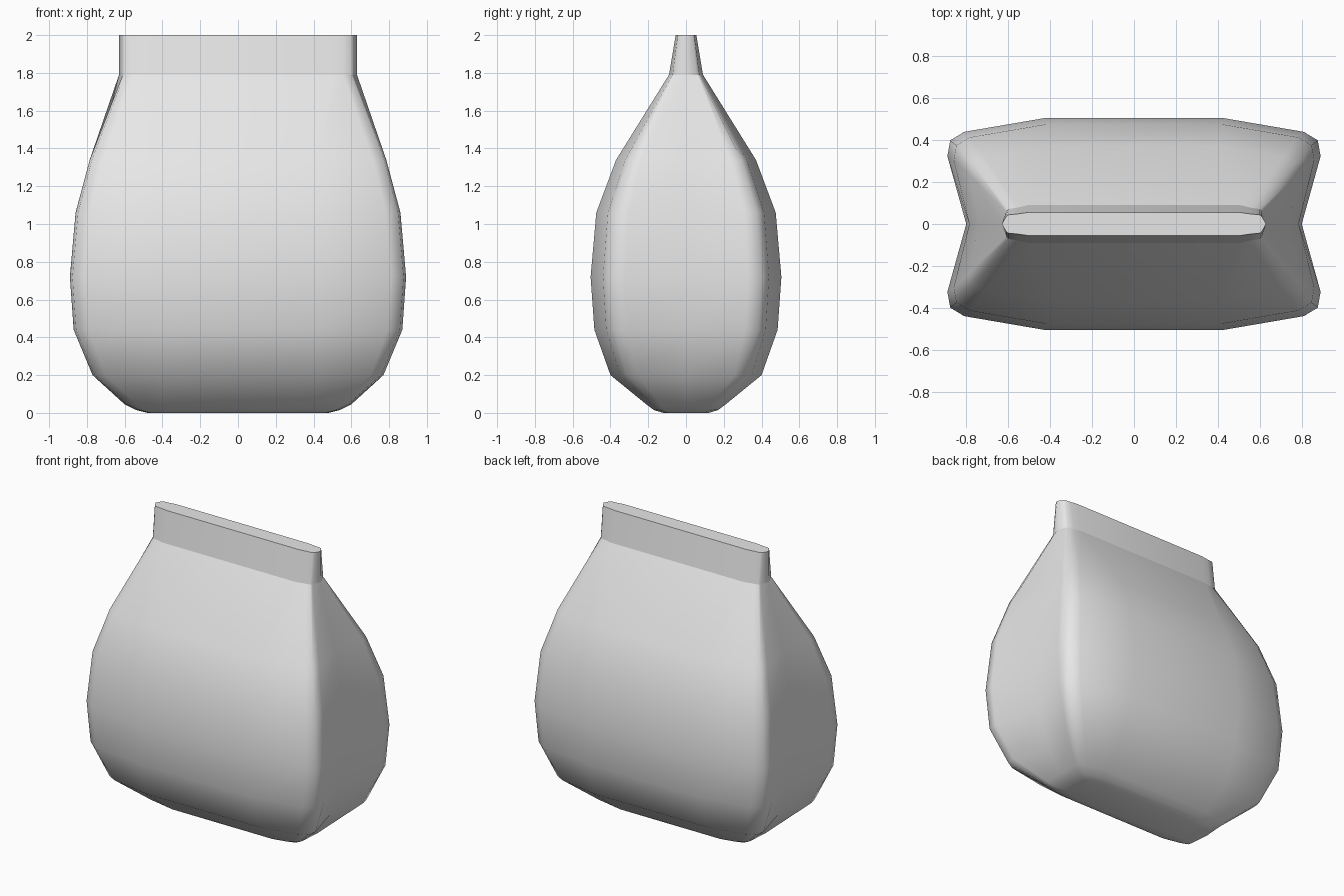
import bpy, bmesh, math

cube = bpy.data.objects.get("Cube")
if cube:
    bpy.data.objects.remove(cube, do_unlink=True)

grey = bpy.data.materials.new("plain_grey")
grey.use_nodes = True
grey.diffuse_color = (0.8, 0.8, 0.8, 1)
grey.node_tree.nodes["Principled BSDF"].inputs["Base Color"].default_value = (0.8, 0.8, 0.8, 1)

# Each level: height, half width, half depth, gusset fold x, flat share of the front panel
LEVELS = [
    (0.0, 0.47, 0.12, 0.48, 0.75),
    (0.015, 0.53, 0.17, 0.54, 0.72),
    (0.045, 0.59, 0.21, 0.60, 0.68),
    (0.2, 0.77, 0.40, 0.70, 0.55),
    (0.44, 0.87, 0.485, 0.78, 0.49),
    (0.72, 0.89, 0.505, 0.80, 0.48),
    (1.06, 0.86, 0.475, 0.785, 0.49),
    (1.34, 0.785, 0.37, 0.74, 0.52),
    (1.79, 0.61, 0.09, 0.63, 0.83),
    (2.0, 0.61, 0.055, 0.63, 0.83),
]


def section(z, w, d, fold, flat):
    """Closed outline: panels, rounded corners and folded sides."""
    quarter = [(w, 0.64 * d), (0.985 * w, 0.79 * d), (0.91 * w, 0.87 * d), (flat * w, d)]
    back = quarter + [(-x, y) for x, y in reversed(quarter)]
    front = [(-x, -y) for x, y in back]
    return [(x, y, z) for x, y in [(fold, 0)] + back + [(-fold, 0)] + front]


# Pouch body and sealed top band as one loft
bm = bmesh.new()
rings = [[bm.verts.new(p) for p in section(*level)] for level in LEVELS]
for low, high in zip(rings, rings[1:]):
    for i in range(len(low)):
        j = (i + 1) % len(low)
        bm.faces.new((low[i], low[j], high[j], high[i]))
bm.faces.new(reversed(rings[0]))
bm.faces.new(rings[-1])
bmesh.ops.recalc_face_normals(bm, faces=bm.faces)

mesh = bpy.data.meshes.new("pouch")
bm.to_mesh(mesh)
bm.free()
mesh.materials.append(grey)
pouch = bpy.data.objects.new("pouch", mesh)
bpy.context.collection.objects.link(pouch)

bpy.ops.object.select_all(action="DESELECT")
pouch.select_set(True)
bpy.context.view_layer.objects.active = pouch
bpy.ops.object.shade_smooth_by_angle(angle=math.radians(60))

# Crisp seam below the sealed band
seam = LEVELS[-2][0]
for edge in mesh.edges:
    if all(abs(mesh.vertices[v].co.z - seam) < 0.001 for v in edge.vertices):
        edge.use_edge_sharp = True
